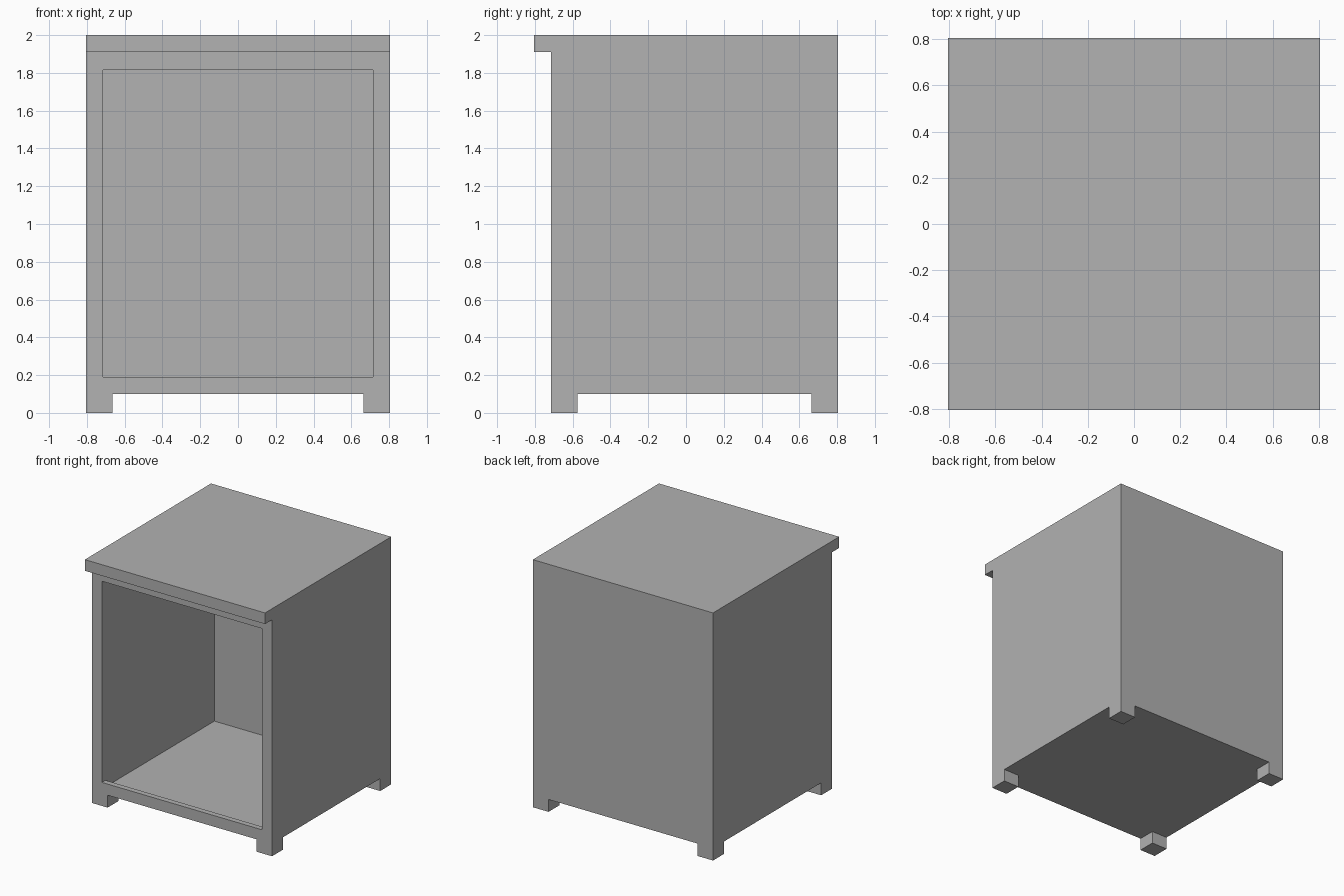
import bpy
import bmesh
from mathutils import Vector

old = bpy.data.objects.get("Cube")
if old:
    bpy.data.objects.remove(old, do_unlink=True)

SIDE = 0.805      # half width, also the back plane
FRONT = -0.715    # front plane of the carcass
FOOT = 0.14       # foot width
BASE = 0.10       # foot height
TOP_UNDER = 1.91  # underside of the top board
OPEN = 0.715      # half width of the opening

grey = bpy.data.materials.new("plain_grey")
grey.use_nodes = True
colour = (0.445, 0.445, 0.445, 1)
grey.diffuse_color = colour
grey.node_tree.nodes["Principled BSDF"].inputs["Base Color"].default_value = colour


def extrude_profile(name, points, x0, x1):
    """Extrude a closed (y, z) profile along x."""
    bm = bmesh.new()
    face = bm.faces.new([bm.verts.new((x0, y, z)) for y, z in points])
    out = bmesh.ops.extrude_face_region(bm, geom=[face])
    verts = [v for v in out["geom"] if isinstance(v, bmesh.types.BMVert)]
    bmesh.ops.translate(bm, verts=verts, vec=Vector((x1 - x0, 0, 0)))
    bmesh.ops.recalc_face_normals(bm, faces=bm.faces[:])
    mesh = bpy.data.meshes.new(name)
    bm.to_mesh(mesh)
    bm.free()
    mesh.materials.append(grey)
    obj = bpy.data.objects.new(name, mesh)
    bpy.context.collection.objects.link(obj)
    return obj


def cut_box(target, half_x, y0, y1, z0, z1):
    """Cut a box, centred on x, out of the target and discard the cutter."""
    cutter = extrude_profile("cutter", [(y0, z0), (y1, z0), (y1, z1), (y0, z1)],
                             -half_x, half_x)
    cutter.hide_render = True
    mod = target.modifiers.new("cut", "BOOLEAN")
    mod.operation = "DIFFERENCE"
    mod.solver = "EXACT"
    mod.object = cutter
    bpy.context.view_layer.objects.active = target
    bpy.ops.object.modifier_apply(modifier=mod.name)
    bpy.data.objects.remove(cutter, do_unlink=True)


# Cabinet body with overhanging top board
cabinet = extrude_profile("cabinet", [
    (-SIDE, TOP_UNDER), (-SIDE, 2), (SIDE, 2), (SIDE, 0),
    (FRONT, 0), (FRONT, TOP_UNDER)], -SIDE, SIDE)

# Gaps that leave four square feet
cut_box(cabinet, SIDE - FOOT, -1, 1, -0.2, BASE)
cut_box(cabinet, 1, FRONT + FOOT, SIDE - FOOT, -0.2, BASE)

# Inner compartment, then the front opening with its top and bottom rails
cut_box(cabinet, OPEN, FRONT + 0.045, 0.72, 0.137, TOP_UNDER)
cut_box(cabinet, OPEN, -0.78, 0.5, 0.19, 1.815)
